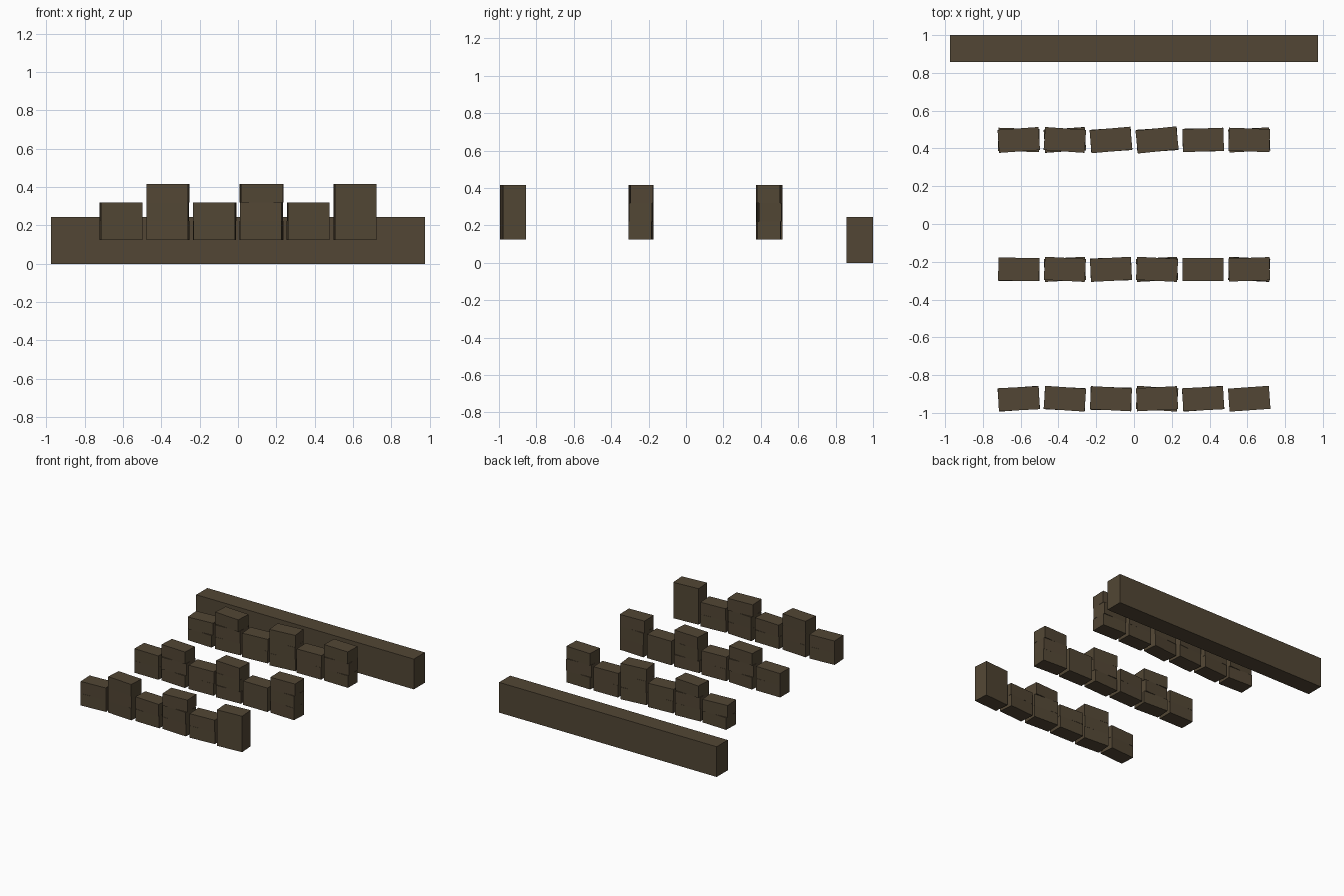
import bpy
import bmesh
from math import radians
from mathutils import Matrix, Vector

cube = bpy.data.objects.get("Cube")
if cube:
    bpy.data.objects.remove(cube, do_unlink=True)

# Single dark brown finish
brown = bpy.data.materials.new("dark_brown")
brown.use_nodes = True
color = (0.085, 0.062, 0.035, 1)
brown.diffuse_color = color
brown.node_tree.nodes["Principled BSDF"].inputs["Base Color"].default_value = color


def make_boxes(name, boxes):
    """Build one object from (centre, size, yaw in degrees) boxes."""
    bm = bmesh.new()
    for centre, size, yaw in boxes:
        matrix = Matrix.LocRotScale(
            Vector(centre), Matrix.Rotation(radians(yaw), 3, "Z"), Vector(size))
        bmesh.ops.create_cube(bm, size=1, matrix=matrix)
    mesh = bpy.data.meshes.new(name)
    bm.to_mesh(mesh)
    bm.free()
    mesh.materials.append(brown)
    obj = bpy.data.objects.new(name, mesh)
    bpy.context.collection.objects.link(obj)


# Long beam along the back
make_boxes("back_beam", [((0, 0.929, 0.1225), (1.95, 0.142, 0.245), 0)])

# Rows of stacked bricks, each brick slightly twisted (yaws from bottom to top)
rows = {
    "front": (-0.925, [(4, 3), (-4, -3, -4), (-1, -3), (-3, -4, 3), (4, 3), (4, 4, 4)]),
    "middle": (-0.24, [(0, -1), (-3, 3, -3), (2, 3), (3, -2, -3), (0, 0), (-3, -2, 2)]),
    "rear": (0.445, [(-2, 4), (4, 3, -4), (4, 5), (6, 4, 6), (1, 2), (-1, 3, -2)]),
}
brick = (0.217, 0.122, 0.097)
column_step = 0.244
floor = 0.125

for label, (y, columns) in rows.items():
    for i, yaws in enumerate(columns):
        x = (i - 2.5) * column_step
        make_boxes(f"{label}_row_stack_{i + 1}", [
            ((x, y, floor + (layer + 0.5) * brick[2]), brick, yaw)
            for layer, yaw in enumerate(yaws)])
